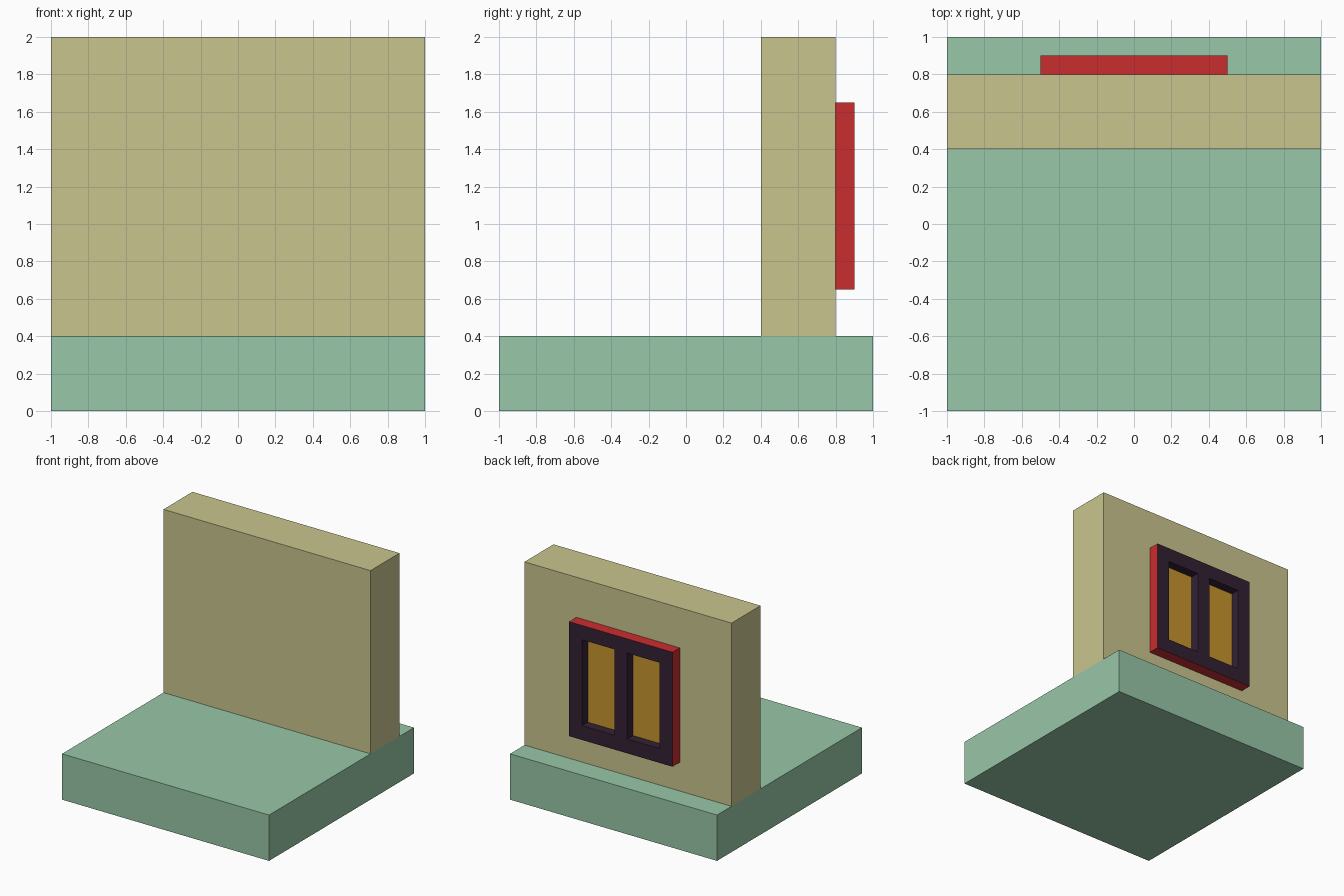
import bpy, bmesh
from mathutils import Vector

if "Cube" in bpy.data.objects:
    bpy.data.objects.remove(bpy.data.objects["Cube"])


def material(name, r, g, b):
    # sRGB 0-255 to linear
    lin = [(c / 255 / 12.92 if c < 10 else ((c / 255 + 0.055) / 1.055) ** 2.4) for c in (r, g, b)]
    m = bpy.data.materials.new(name)
    m.diffuse_color = (*lin, 1)
    m.use_nodes = True
    m.node_tree.nodes["Principled BSDF"].inputs["Base Color"].default_value = m.diffuse_color
    return m


def box_mesh(lo, hi):
    bm = bmesh.new()
    bmesh.ops.create_cube(bm, size=1)
    lo, hi = Vector(lo), Vector(hi)
    for v in bm.verts:
        v.co = (lo + hi) / 2 + v.co * (hi - lo)
    return bm


def finish(bm, name, mats):
    me = bpy.data.meshes.new(name)
    bm.to_mesh(me)
    bm.free()
    for m in mats:
        me.materials.append(m)
    ob = bpy.data.objects.new(name, me)
    bpy.context.collection.objects.link(ob)
    return ob


green = material("pale green", 152, 199, 168)
sand = material("sand", 201, 197, 143)
red = material("red", 202, 45, 47)
plum = material("dark plum", 52, 33, 52)
ochre = material("ochre", 200, 149, 46)

# Base slab and upright wall
finish(box_mesh((-1, -1, 0), (1, 1, 0.4)), "base_slab", [green])
finish(box_mesh((-1, 0.4, 0.4), (1, 0.8, 2)), "wall", [sand])

# Window: slice the block into a grid, then sink the two openings
bm = box_mesh((-0.5, 0.8, 0.65), (0.5, 0.9, 1.65))
cuts = [((x, 0, 0), (1, 0, 0)) for x in (-0.375, -0.0625, 0.0625, 0.375)]
cuts += [((0, 0, z), (0, 0, 1)) for z in (0.775, 1.525)]
for co, no in cuts:
    bmesh.ops.bisect_plane(bm, geom=bm.verts[:] + bm.edges[:] + bm.faces[:], plane_co=co, plane_no=no)
bm.normal_update()

# Red outer sides, plum face
for f in bm.faces:
    f.material_index = 1 if f.normal.y > 0.9 else 0


def is_opening(f):
    c = f.calc_center_median()
    return f.normal.y > 0.9 and 0.0625 < abs(c.x) < 0.375 and 0.775 < c.z < 1.525


# Ochre panes at the bottom of plum recesses
panes = [f for f in bm.faces if is_opening(f)]
bmesh.ops.inset_individual(bm, faces=panes, thickness=0, depth=-0.08)
for f in panes:
    f.material_index = 2
bm.normal_update()
finish(bm, "window", [red, plum, ochre])
